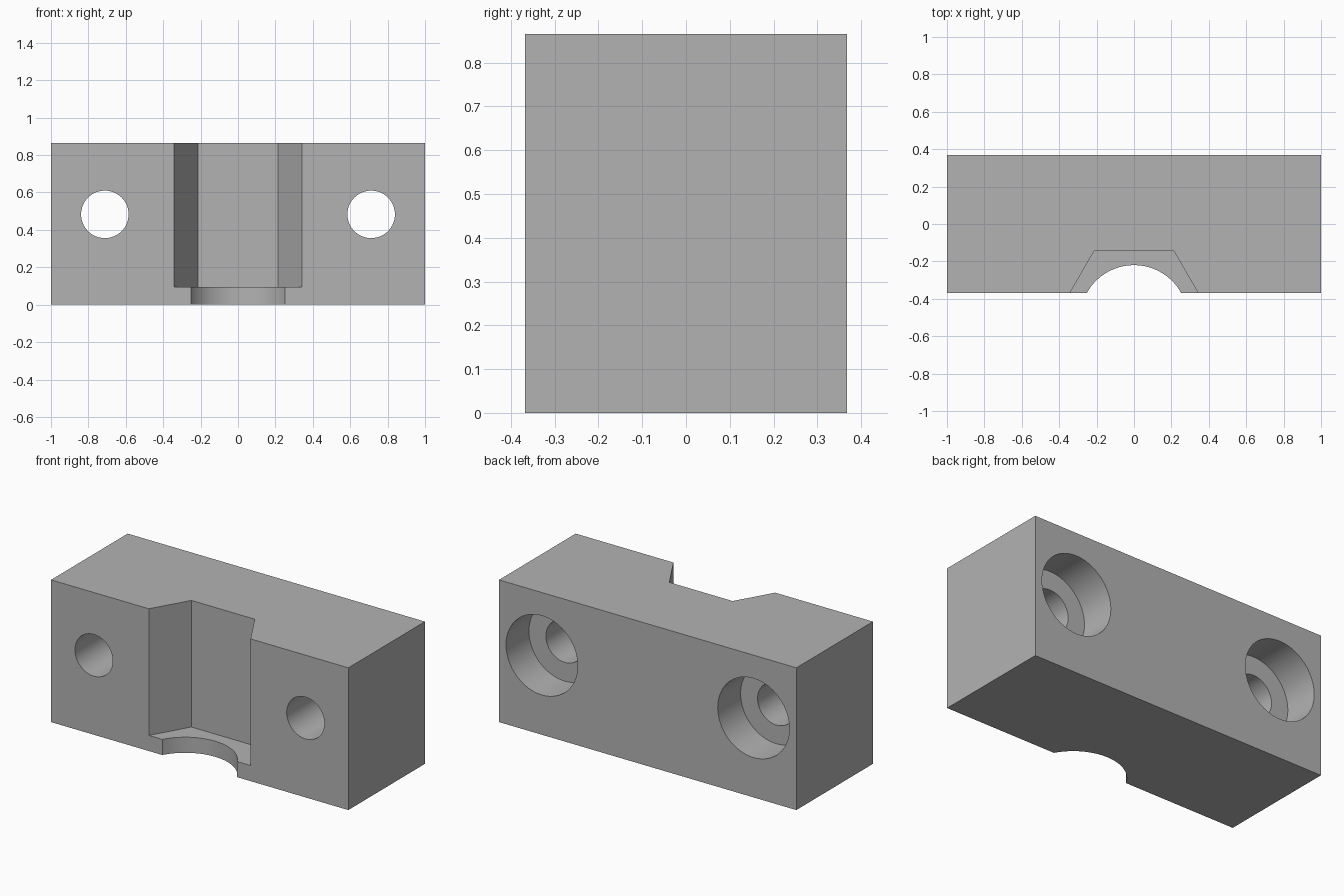
import bpy, bmesh, math

if "Cube" in bpy.data.objects:
    bpy.data.objects.remove(bpy.data.objects["Cube"])

HALF_Y, HEIGHT = 0.368, 0.865

grey = bpy.data.materials.new("plain grey")
grey.diffuse_color = (0.45, 0.45, 0.45, 1)
grey.use_nodes = True
grey.node_tree.nodes["Principled BSDF"].inputs["Base Color"].default_value = grey.diffuse_color


def prism(name, n, r, start, depth, loc, turn=0.0, rot_x=0.0):
    """Regular n-sided prism running from start to start + depth along its own axis."""
    bm = bmesh.new()
    ring = [bm.verts.new((r * math.cos(turn + 2 * math.pi * i / n),
                          r * math.sin(turn + 2 * math.pi * i / n), start)) for i in range(n)]
    face = bm.faces.new(ring)
    ext = bmesh.ops.extrude_face_region(bm, geom=[face])
    bmesh.ops.translate(bm, vec=(0, 0, depth),
                        verts=[v for v in ext["geom"] if isinstance(v, bmesh.types.BMVert)])
    bmesh.ops.recalc_face_normals(bm, faces=bm.faces)
    me = bpy.data.meshes.new(name)
    bm.to_mesh(me)
    bm.free()
    ob = bpy.data.objects.new(name, me)
    ob.location, ob.rotation_euler = loc, (rot_x, 0, 0)
    ob.hide_render = True
    bpy.context.collection.objects.link(ob)
    return ob


# Main block
bpy.ops.mesh.primitive_cube_add(size=1, location=(0, 0, HEIGHT / 2))
block = bpy.context.object
block.name = "clamp_block"
block.scale = (2, 2 * HALF_Y, HEIGHT)
bpy.ops.object.transform_apply(location=True, rotation=False, scale=True)
block.data.materials.append(grey)

# Hexagonal nut pocket and the round shaft opening below it
cutters = [
    prism("hex_pocket_cutter", 6, 0.426, 0.095, 1.0, (0, -0.513, 0)),
    prism("shaft_cutter", 96, 0.288, -0.2, 0.5, (0, -0.508, 0)),
]

# Bolt holes with counterbores in the back (local z points to -y)
for x in (-0.712, 0.712):
    cutters.append(prism("bolt_hole_cutter", 64, 0.127, -0.6, 1.2, (x, 0, 0.483), rot_x=math.pi / 2))
    cutters.append(prism("counterbore_cutter", 64, 0.241, -0.6, 0.6 - HALF_Y + 0.22,
                         (x, 0, 0.483), rot_x=math.pi / 2))

for c in cutters:
    mod = block.modifiers.new(c.name, "BOOLEAN")
    mod.operation, mod.solver, mod.object = "DIFFERENCE", "EXACT", c
    bpy.ops.object.modifier_apply(modifier=mod.name)
for c in cutters:
    bpy.data.objects.remove(c)

bpy.ops.object.shade_smooth_by_angle(angle=math.radians(30))
